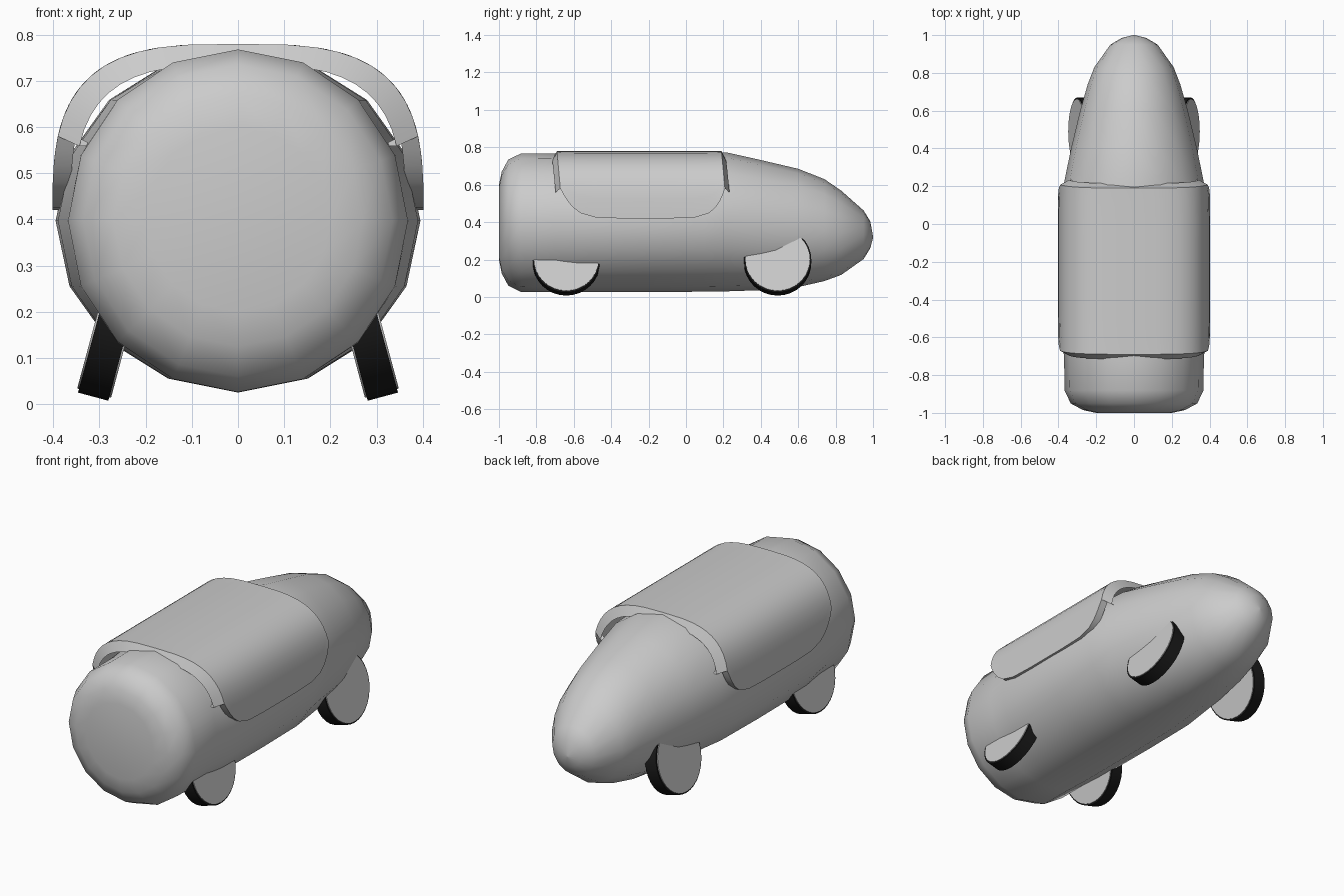
import bpy, bmesh, math
from mathutils import Matrix, Vector

if "Cube" in bpy.data.objects:
    bpy.data.objects.remove(bpy.data.objects["Cube"])


def make_object(name, bm, material=None, angle=45):
    bmesh.ops.recalc_face_normals(bm, faces=bm.faces)
    mesh = bpy.data.meshes.new(name)
    bm.to_mesh(mesh)
    bm.free()
    ob = bpy.data.objects.new(name, mesh)
    bpy.context.collection.objects.link(ob)
    if material:
        mesh.materials.append(material)
    bpy.ops.object.select_all(action='DESELECT')
    ob.select_set(True)
    bpy.context.view_layer.objects.active = ob
    bpy.ops.object.shade_smooth_by_angle(angle=math.radians(angle))
    return ob


def loft(name, rings, closed, caps, angle=45):
    bm = bmesh.new()
    rows = [[bm.verts.new(p) for p in ring] for ring in rings]
    n = len(rows[0])
    for a, b in zip(rows, rows[1:]):
        for i in range(n if closed else n - 1):
            j = (i + 1) % n
            bm.faces.new((a[i], a[j], b[j], b[i]))
    if caps:
        bm.faces.new(rows[0])
        bm.faces.new(rows[-1])
    return make_object(name, bm, angle=angle)


# Body: 16-sided sections (y, half width, top, bottom)
stations = [
    (-1.0, 0.20, 0.60, 0.20), (-0.985, 0.27, 0.67, 0.125), (-0.95, 0.335, 0.735, 0.06),
    (-0.88, 0.368, 0.768, 0.026), (-0.70, 0.37, 0.767, 0.025), (-0.58, 0.39, 0.767, 0.027),
    (-0.20, 0.395, 0.767, 0.027), (0.10, 0.39, 0.768, 0.028), (0.22, 0.37, 0.772, 0.03),
    (0.40, 0.333, 0.732, 0.036), (0.60, 0.285, 0.685, 0.053), (0.74, 0.245, 0.63, 0.085),
    (0.83, 0.21, 0.568, 0.118), (0.95, 0.125, 0.462, 0.203), (0.985, 0.065, 0.405, 0.26),
    (1.0, 0.004, 0.324, 0.316)]
rings = []
for y, rx, top, bot in stations:
    c, rz = (top + bot) / 2, (top - bot) / 2
    rings.append([(rx * math.cos(a), y, c + rz * math.sin(a))
                  for a in [math.tau * i / 16 for i in range(16)]])
loft("body", rings, True, True, 50)


# Canopy: wide rounded shell draped over the body, with rounded lower corners
def canopy_ring(u, scale=1.0, push=0.0):
    low = 0.42 + 0.16 * abs(u) ** 7
    e = 2 / 3.2
    start = math.asin(((low - 0.40) / 0.38) ** (1 / e))
    pts = []
    for i in range(21):
        a = start + (math.pi - 2 * start) * i / 20
        c, s = math.cos(a), math.sin(a)
        x = 0.402 * math.copysign(abs(c) ** e, c)
        z = 0.40 + 0.38 * s ** e
        y = -0.25 + 0.44 * u + 0.09 * (0.78 - z) + push
        pts.append(Vector((x * scale, y, 0.40 + (z - 0.40) * scale)))
    first, last = pts[0].copy(), pts[-1].copy()
    first.x *= 0.9
    last.x *= 0.9
    return [first] + pts + [last]


us = [-1, -0.97, -0.93, -0.87, -0.78, -0.6, -0.3, 0, 0.3, 0.6, 0.78, 0.87, 0.93, 0.97, 1]
rings = [canopy_ring(-1, 0.88, -0.025)] + [canopy_ring(u) for u in us] + [canopy_ring(1, 0.88, 0.025)]
loft("canopy", rings, False, False, 40)

# Wheels: black tyres with grey discs on both faces, leaning inward
black = bpy.data.materials.new("tyre_black")
black.diffuse_color = (0.01, 0.01, 0.01, 1)
black.use_nodes = True
black.node_tree.nodes["Principled BSDF"].inputs["Base Color"].default_value = black.diffuse_color


def cylinder(name, radius, depth, matrix, material=None):
    bm = bmesh.new()
    bmesh.ops.create_cone(bm, cap_ends=True, segments=32, radius1=radius,
                          radius2=radius, depth=depth, matrix=matrix)
    make_object(name, bm, material, 40)


for side, label in ((1, "right"), (-1, "left")):
    for y, end in ((-0.64, "front"), (0.49, "rear")):
        m = (Matrix.Translation((0.267 * side, y, 0.19))
             @ Matrix.Rotation(math.radians(75 * side), 4, 'Y'))
        cylinder(f"{end}_{label}_tyre", 0.18, 0.068, m, black)
        cylinder(f"{end}_{label}_hub", 0.172, 0.076, m)
